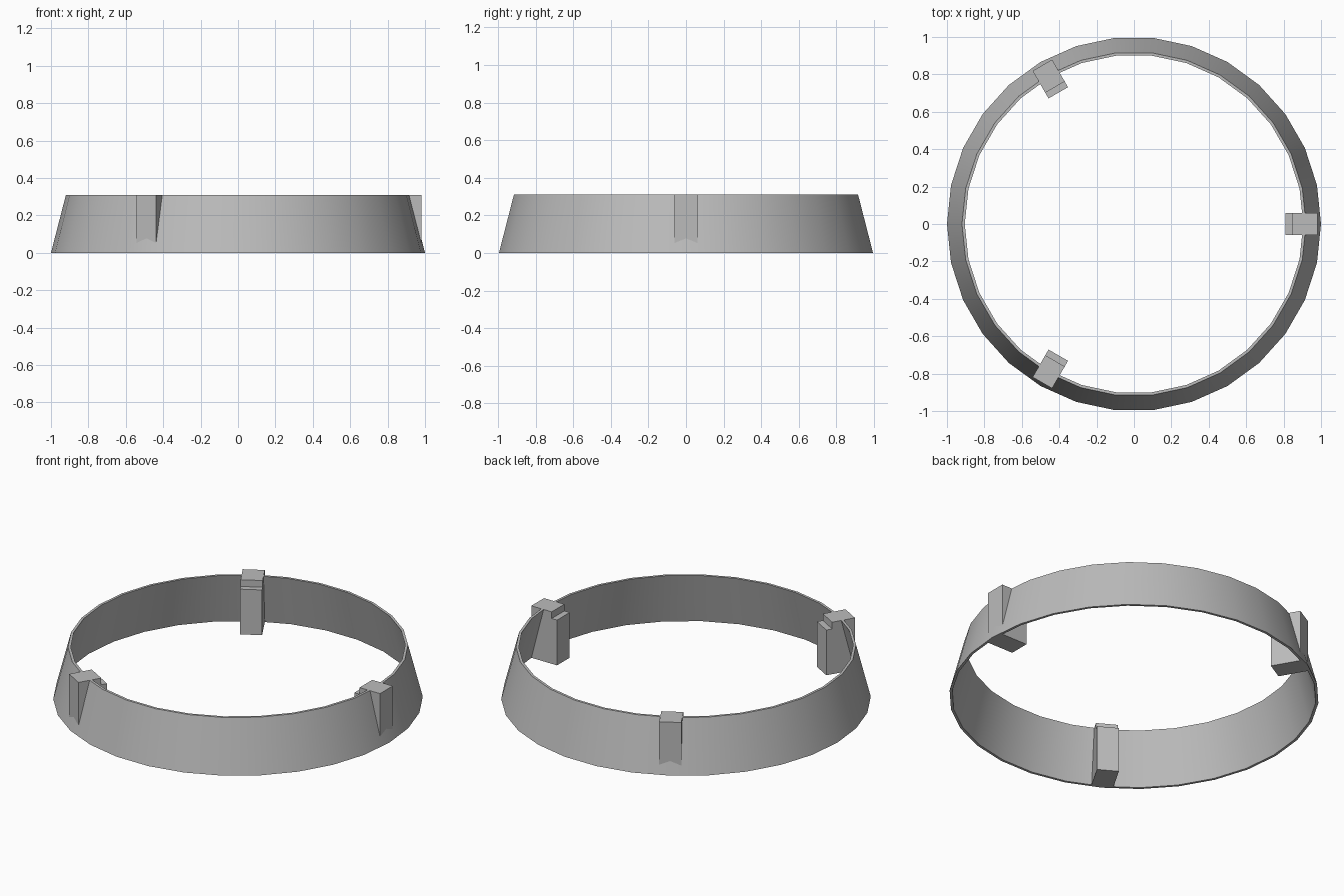
import bpy
import bmesh
from math import cos, sin, radians, tau

cube = bpy.data.objects.get("Cube")
if cube:
    bpy.data.objects.remove(cube, do_unlink=True)

HEIGHT = 0.31
SIDES = 30

grey = bpy.data.materials.new("plain grey")
grey.use_nodes = True
grey.diffuse_color = (0.5, 0.5, 0.5, 1)
grey.node_tree.nodes["Principled BSDF"].inputs["Base Color"].default_value = (0.5, 0.5, 0.5, 1)


def make_object(name, bm):
    bmesh.ops.recalc_face_normals(bm, faces=bm.faces)
    mesh = bpy.data.meshes.new(name)
    bm.to_mesh(mesh)
    bm.free()
    mesh.materials.append(grey)
    obj = bpy.data.objects.new(name, mesh)
    bpy.context.collection.objects.link(obj)
    return obj


# Tapered thin-walled ring: a four-point wall section swept round the axis
wall = [(1.0, 0), (0.92, HEIGHT), (0.905, HEIGHT), (0.985, 0)]
bm = bmesh.new()
loops = []
for i in range(SIDES):
    a = tau * i / SIDES
    loops.append([bm.verts.new((r * cos(a), r * sin(a), z)) for r, z in wall])
for i, here in enumerate(loops):
    after = loops[(i + 1) % SIDES]
    for j in range(len(wall)):
        k = (j + 1) % len(wall)
        bm.faces.new((here[j], after[j], after[k], here[k]))
ring = make_object("tapered_ring", bm)
bpy.ops.object.select_all(action="DESELECT")
ring.select_set(True)
bpy.context.view_layer.objects.active = ring
bpy.ops.object.shade_smooth_by_angle(angle=radians(30))

# Stepped blocks through the wall; the outer foot stays inside the wall
profile = [(0.81, 0), (0.985, 0), (0.98, 0.05), (0.98, HEIGHT),
           (0.845, HEIGHT), (0.845, 0.27), (0.81, 0.27)]
for name, angle in (("left_block", 0), ("back_block", 120), ("front_block", 240)):
    bm = bmesh.new()
    face = bm.faces.new([bm.verts.new((x, -0.06, z)) for x, z in profile])
    swept = bmesh.ops.extrude_face_region(bm, geom=[face])["geom"]
    bmesh.ops.translate(bm, vec=(0, 0.12, 0),
                        verts=[v for v in swept if isinstance(v, bmesh.types.BMVert)])
    block = make_object(name, bm)
    block.rotation_euler.z = radians(angle)
